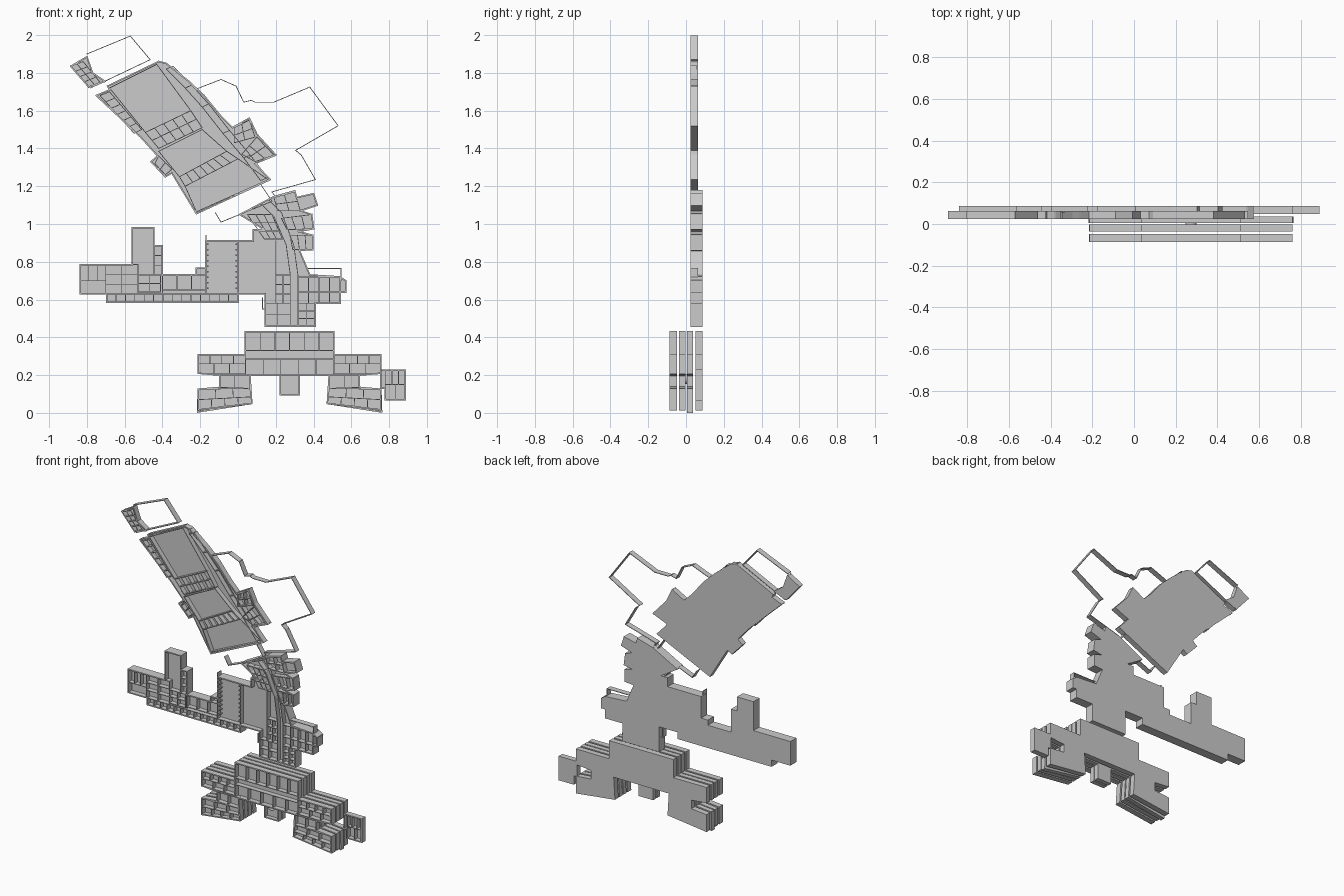
import bpy, bmesh
from mathutils import Vector

SLAB = 0.006          # floor thickness
OUT, INN = 0.008, 0.004   # outer and inner wall thickness


def prism(bm, pts, y0, y1):
    """Extrude an x-z outline from y0 (front) to y1 (back)."""
    f = [bm.verts.new((x, y0, z)) for x, z in pts]
    b = [bm.verts.new((x, y1, z)) for x, z in pts]
    bm.faces.new(f)
    bm.faces.new(b[::-1])
    n = len(pts)
    for i in range(n):
        j = (i + 1) % n
        bm.faces.new((f[j], f[i], b[i], b[j]))


def wall(bm, path, y0, y1, t, closed=False):
    pts = [Vector(p) for p in path]
    if closed:
        pts.append(pts[0])
    for a, b in zip(pts, pts[1:]):
        d = (b - a).normalized() * t / 2
        n = Vector((-d.y, d.x))
        prism(bm, [a - d - n, b + d - n, b + d + n, a - d + n], y0, y1)


def rooms(bm, quad, nu, nv, y0, y1):
    """Partition a four-cornered area (BL, BR, TR, TL) into nu x nv rooms."""
    a, b, c, d = [Vector(p) for p in quad]
    for i in range(nu + 1):
        u = i / nu
        wall(bm, [a.lerp(b, u), d.lerp(c, u)], y0, y1, INN)
    for j in range(nv + 1):
        v = j / nv
        wall(bm, [a.lerp(d, v), b.lerp(c, v)], y0, y1, INN)


def rect(x0, z0, x1, z1):
    return [(x0, z0), (x1, z0), (x1, z1), (x0, z1)]


def finish(bm, name):
    bmesh.ops.recalc_face_normals(bm, faces=bm.faces)
    me = bpy.data.meshes.new(name)
    bm.to_mesh(me)
    bm.free()
    ob = bpy.data.objects.new(name, me)
    bpy.context.collection.objects.link(ob)


def level(name, outline, y0, y1, plan=(), paths=(), floor=True):
    """One storey: floor at the back, outer walls, room grid and loose walls."""
    bm = bmesh.new()
    if floor:
        prism(bm, outline, y1 - SLAB, y1)
    wall(bm, outline, y0, y1, OUT, True)
    for quad, nu, nv in plan:
        rooms(bm, quad, nu, nv, y0, y1 - SLAB)
    for p in paths:
        wall(bm, p, y0, y1 - SLAB, INN)
    finish(bm, name)


# ---- lower building: four stacked symmetric storeys ----
CX = 0.273
half = [(.235, .43), (.235, .308), (.483, .308), (.483, .21), (.37, .20),
        (.37, .135), (.483, .125), (.483, .016), (.20, .05), (.21, .20)]
stub = [(.05, .20), (.05, .095)]
wing_rooms = [(rect(.235, .21, .483, .26), 3, 1), (rect(.235, .26, .483, .308), 4, 1),
              ([(.21, .13), (.37, .135), (.37, .20), (.21, .20)], 2, 1),
              ([(.20, .05), (.483, .016), (.483, .07), (.205, .085)], 4, 1),
              ([(.205, .085), (.483, .07), (.483, .125), (.21, .13)], 3, 1)]
storeys = [(-.087, -.048), (-.036, -.003), (.005, .037), (.049, .087)]
for k, (y0, y1) in enumerate(storeys):
    h = half + (stub if k in (1, 2) else [])
    if k == 2:
        h[7] = (.487, .005)
    outline = [(CX + x, z) for x, z in h] + [(CX - x, z) for x, z in h[::-1]]
    plan = [(rect(.04, .33, .506, .43), 6 + k % 2, 1),
            (rect(.04, .20, .506, .285), 5 + k % 3, 1)]
    for s in (1, -1):
        plan += [([(CX + s * x, z) for x, z in q], nu, nv) for q, nu, nv in wing_rooms]
    level(f"lower_building_storey_{k + 1}", outline, y0, y1, plan)

# annex on the ground storey
annex = [(.757, .225), (.885, .225), (.885, .07), (.78, .07), (.78, .13), (.757, .13)]
level("lower_annex", annex, .049, .087,
      [(rect(.78, .07, .885, .15), 2, 1), (rect(.78, .15, .885, .225), 3, 1)])

# round entrance drum
bpy.ops.mesh.primitive_cylinder_add(vertices=24, radius=.026, depth=.073,
                                    end_fill_type='NOTHING',
                                    location=(CX, .0005, .18), rotation=(1.5708, 0, 0))
bpy.context.object.name = "entrance_drum"

# ---- middle building: long wing, great hall, curved spine, fan rooms ----
west = [(.145, .63), (0, .63), (0, .585), (-.695, .585), (-.695, .63), (-.835, .63),
        (-.835, .785), (-.56, .785), (-.56, .98), (-.445, .98), (-.445, .885),
        (-.40, .885), (-.40, .73), (-.22, .73), (-.22, .765), (-.17, .765),
        (-.17, .91), (.08, .91), (.08, .97), (.14, .97)]
east = [(.01, 1.05), (.19, 1.145), (.30, 1.175), (.31, 1.14), (.40, 1.16), (.42, 1.10),
        (.33, 1.07), (.39, 1.05), (.40, .975), (.32, .96), (.395, .94), (.395, .865),
        (.325, .86), (.38, .73), (.54, .72), (.57, .70), (.57, .64), (.54, .64),
        (.54, .58), (.41, .58), (.41, .46), (.145, .46)]
spine = [(.12, 1.11), (.19, 1.04), (.255, .89), (.277, .73), (.277, .46)]
spine_b = [(x + .04, z + .02 * (x < .25)) for x, z in spine]
hall_lines = [[(.0, .64), (.0, .91)], [(-.17, .63), (-.17, .91)], [(.2, .64), (.2, .91)],
              [(-.695, .63), (0, .63)], [(-.4, .64), (-.4, .73)]]
mid_plan = [(rect(-.835, .70, -.70, .785), 3, 1), (rect(-.70, .63, -.53, .785), 2, 3),
            (rect(-.53, .64, -.41, .73), 2, 2), (rect(-.445, .73, -.40, .885), 1, 3),
            (rect(-.40, .65, -.17, .73), 3, 1), (rect(-.695, .585, 0, .63), 14, 1),
            (rect(.20, .58, .277, .73), 2, 3), (rect(.317, .58, .54, .64), 4, 1),
            (rect(.317, .64, .54, .72), 4, 1), (rect(.145, .46, .277, .58), 2, 2),
            (rect(.317, .46, .41, .58), 2, 3),
            ([(.21, 1.07), (.33, 1.07), (.30, 1.17), (.19, 1.14)], 2, 2),
            ([(.26, .97), (.40, .975), (.39, 1.05), (.23, 1.03)], 3, 1),
            ([(.29, .865), (.395, .865), (.395, .94), (.275, .94)], 3, 1),
            ([(.14, .92), (.235, .92), (.18, 1.05), (.05, 1.05)], 3, 3)]
level("middle_building_ground", west + east, .062, .087, mid_plan,
      [spine, spine_b] + hall_lines)
level("middle_building_upper", west + east, .023, .062, mid_plan,
      [spine, spine_b] + hall_lines)

# hall columns
bm = bmesh.new()
for x in (-.008, -.16):
    for i in range(9):
        z = .66 + i * .029
        prism(bm, rect(x - .004, z - .004, x + .004, z + .004), .023, .062)
wall(bm, [(-.17, .91), (-.17, .94)], .023, .062, INN)
finish(bm, "hall_columns")

# ---- sports building ----
sports = [(-.69, 1.73), (-.42, 1.86), (-.38, 1.85), (-.26, 1.755), (-.18, 1.68),
          (-.09, 1.57), (-.03, 1.51), (.06, 1.56), (.10, 1.475), (.20, 1.365),
          (.09, 1.32), (.17, 1.235), (-.22, 1.055), (-.35, 1.27), (-.385, 1.25),
          (-.46, 1.33), (-.425, 1.36), (-.515, 1.46), (-.75, 1.68), (-.68, 1.71)]
halls = [([(-.49, 1.485), (-.25, 1.60), (-.43, 1.845), (-.68, 1.72)], 1, 1),
         ([(-.31, 1.25), (-.06, 1.385), (-.19, 1.50), (-.42, 1.385)], 1, 1),
         ([(-.22, 1.065), (.16, 1.235), (0, 1.345), (-.28, 1.20)], 1, 1),
         ([(-.42, 1.40), (-.19, 1.51), (-.25, 1.60), (-.49, 1.485)], 5, 2),
         ([(-.28, 1.20), (0, 1.345), (-.06, 1.385), (-.31, 1.25)], 7, 1),
         ([(-.55, 1.48), (-.51, 1.50), (-.68, 1.70), (-.73, 1.68)], 1, 6),
         ([(-.44, 1.32), (-.385, 1.26), (-.35, 1.29), (-.42, 1.36)], 2, 1),
         ([(.02, 1.37), (.09, 1.33), (.19, 1.365), (.10, 1.46)], 2, 2),
         ([(-.02, 1.43), (.09, 1.46), (.06, 1.55), (-.02, 1.51)], 2, 2)]
corridor = [(-.38, 1.82), (-.28, 1.72), (-.19, 1.62), (-.08, 1.48), (.03, 1.35), (.12, 1.23)]
corridor_b = [(x + .035, z + .015) for x, z in corridor]
links = [[a, b] for a, b in zip(corridor, corridor_b)]
level("sports_building", sports, .025, .063, halls, [corridor, corridor_b] + links)

# small store block and its yard
store = [(-.885, 1.835), (-.80, 1.885), (-.705, 1.755), (-.79, 1.725)]
level("store_block", [store[0], store[3], store[2], (-.77, 1.80), store[1]], .025, .063,
      [([store[0], store[3], (-.73, 1.75), (-.82, 1.86)], 4, 2)])

# ---- open yards: boundary walls only ----
yards = {
    "store_yard_wall": [(-.80, 1.90), (-.57, 1.995), (-.465, 1.87), (-.78, 1.72)],
    "garden_wall": [(-.22, 1.715), (-.09, 1.765), (-.01, 1.73), (.03, 1.645), (.07, 1.655),
                    (.09, 1.645), (.19, 1.645), (.38, 1.725), (.53, 1.52), (.305, 1.39),
                    (.335, 1.365), (.41, 1.235), (.18, 1.17), (.20, 1.14)],
    "link_wall": [(-.12, 1.06), (-.09, 1.01), (.18, 1.12), (.12, 1.21)],
    "terrace_wall": [(.37, .765), (.545, .765), (.545, .70)],
    "side_wall": [(.145, .55), (.13, .55), (.13, .61)],
}
for name, path in yards.items():
    bm = bmesh.new()
    wall(bm, path, .025, .063, INN)
    finish(bm, name)
